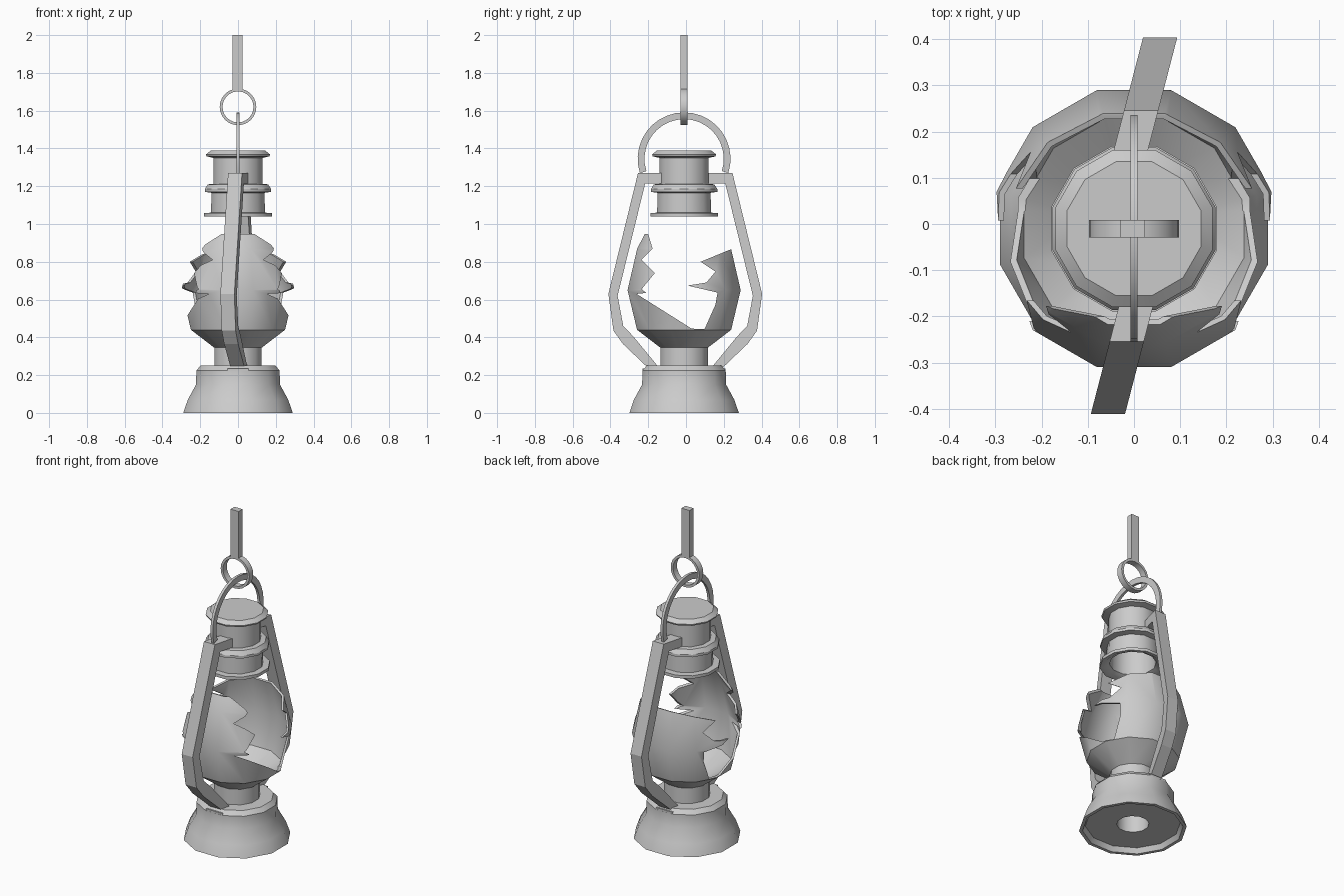
import bpy, bmesh, math
from mathutils import Vector

CY = -0.01  # the lantern's axis sits slightly to the front

cube = bpy.data.objects.get("Cube")
if cube:
    bpy.data.objects.remove(cube, do_unlink=True)

metal = bpy.data.materials.new("plain_grey")
metal.use_nodes = True
GREY = (0.6, 0.6, 0.6, 1)
metal.diffuse_color = GREY
metal.node_tree.nodes["Principled BSDF"].inputs["Base Color"].default_value = GREY


def finish(name, bm, smooth=True):
    bmesh.ops.remove_doubles(bm, verts=bm.verts, dist=1e-5)
    bmesh.ops.recalc_face_normals(bm, faces=bm.faces)
    mesh = bpy.data.meshes.new(name)
    bm.to_mesh(mesh)
    bm.free()
    mesh.materials.append(metal)
    ob = bpy.data.objects.new(name, mesh)
    bpy.context.collection.objects.link(ob)
    if smooth:
        smooth_object(ob)
    return ob


def smooth_object(ob):
    bpy.ops.object.select_all(action='DESELECT')
    ob.select_set(True)
    bpy.context.view_layer.objects.active = ob
    bpy.ops.object.shade_smooth_by_angle(angle=math.radians(32))


def lathe(name, profile, sides=12, smooth=True):
    """Turn a closed (radius, z) profile around the lantern's axis."""
    bm = bmesh.new()
    rings = []
    for i in range(sides):
        a = 2 * math.pi * (i + 0.5) / sides
        rings.append([bm.verts.new((r * math.cos(a), CY + r * math.sin(a), z))
                      for r, z in profile])
    n = len(profile)
    for i in range(sides):
        a, b = rings[i], rings[(i + 1) % sides]
        for j in range(n):
            k = (j + 1) % n
            if profile[j][0] == 0 and profile[k][0] == 0:
                continue
            bm.faces.new((a[j], b[j], b[k], a[k]))
    # collapse the poles where a profile touches the axis
    bmesh.ops.remove_doubles(bm, verts=bm.verts, dist=1e-5)
    return finish(name, bm, smooth)


def slab(name, outline, width, smooth=False):
    """Extrude a (y, z) outline along x, centred on x = 0."""
    bm = bmesh.new()
    face = bm.faces.new([bm.verts.new((-width / 2, y, z)) for y, z in outline])
    ext = bmesh.ops.extrude_face_region(bm, geom=[face])
    verts = [v for v in ext["geom"] if isinstance(v, bmesh.types.BMVert)]
    bmesh.ops.translate(bm, verts=verts, vec=(width, 0, 0))
    return finish(name, bm, smooth)


def box(name, center, size):
    bm = bmesh.new()
    bmesh.ops.create_cube(bm, size=1)
    for v in bm.verts:
        v.co = Vector(center) + Vector([c * s for c, s in zip(v.co, size)])
    return finish(name, bm, False)


def flat_ring(name, point, outer, inner, depth, start, end, steps):
    """Sweep a rectangular section along an arc; point(u, v, w) maps to space."""
    closed = abs(end - start) >= 360
    bm = bmesh.new()
    sections = []
    for i in range(steps if closed else steps + 1):
        a = math.radians(start + (end - start) * i / steps)
        c, s = math.cos(a), math.sin(a)
        sections.append([bm.verts.new(point(r * c, r * s, w)) for r, w in
                         ((outer, -depth), (outer, depth), (inner, depth), (inner, -depth))])
    for i in range(steps):
        a, b = sections[i], sections[(i + 1) % len(sections)]
        for j in range(4):
            k = (j + 1) % 4
            bm.faces.new((a[j], b[j], b[k], a[k]))
    if not closed:
        bm.faces.new(sections[0])
        bm.faces.new(sections[-1])
    return finish(name, bm)


# Foot with recessed underside and a hollow neck
lathe("base", [
    (0.30, 0), (0.275, 0.07), (0.23, 0.15), (0.228, 0.225), (0.205, 0.25),
    (0.13, 0.25), (0.13, 0.35), (0, 0.35), (0, 0.25), (0.09, 0.25),
    (0.09, 0.03), (0.265, 0.03), (0.28, 0)])

# Chimney cap: flanged tube, open below
lathe("chimney_cap", [
    (0.185, 1.04), (0.185, 1.058), (0.148, 1.06), (0.145, 1.165),
    (0.182, 1.17), (0.182, 1.185), (0.165, 1.21), (0.135, 1.212),
    (0.135, 1.35), (0.172, 1.358), (0.176, 1.368), (0.15, 1.388),
    (0, 1.388), (0, 1.34), (0.122, 1.34), (0.13, 1.06), (0.165, 1.04)])

# Broken globe: a shell cut through from side to side by a jagged outline
globe = lathe("broken_globe", [
    (0, 0.345), (0.13, 0.345), (0.258, 0.44), (0.31, 0.65), (0.257, 0.87),
    (0.215, 0.948), (0.203, 0.945), (0.245, 0.865), (0.297, 0.65),
    (0.246, 0.448), (0.12, 0.36), (0, 0.36)], smooth=False)
cutter = slab("globe_cutter", [
    (-0.23, 1.0), (-0.2, 0.946), (-0.177, 0.87), (-0.235, 0.81), (-0.165, 0.74),
    (-0.235, 0.655), (-0.21, 0.635), (-0.262, 0.63), (0.03, 0.446),
    (0.098, 0.443), (0.156, 0.573), (0.167, 0.637), (0.008, 0.674),
    (0.108, 0.69), (0.156, 0.748), (0.077, 0.80), (0.235, 0.865),
    (0.32, 0.88), (0.32, 1.0)], 1.0)
cutter.hide_render = True
cut = globe.modifiers.new("break", 'BOOLEAN')
cut.operation = 'DIFFERENCE'
cut.solver = 'EXACT'
cut.object = cutter
bpy.ops.object.select_all(action='DESELECT')
globe.select_set(True)
bpy.context.view_layer.objects.active = globe
bpy.ops.object.modifier_apply(modifier=cut.name)
bpy.data.objects.remove(cutter, do_unlink=True)
smooth_object(globe)

# Two bent side arms, leaning sideways the further out they reach
ARM = [(0.12, 1.27), (0.25, 1.27), (0.407, 0.63), (0.38, 0.435), (0.33, 0.365),
       (0.18, 0.222), (0.135, 0.235), (0.275, 0.405), (0.328, 0.46),
       (0.358, 0.62), (0.212, 1.215), (0.12, 1.215)]
for label, side in (("front", -1), ("back", 1)):
    arm = slab(label + "_arm", [(side * y - 0.004, z) for y, z in ARM], 0.074)
    for v in arm.data.vertices:
        v.co.x += side * 0.26 * (abs(v.co.y + 0.004) - 0.19)
    box(label + "_arm_foot", (0, side * 0.195 + CY, 0.23), (0.11, 0.05, 0.012))

# Carrying handle arching over the cap
flat_ring("handle", lambda u, v, w: (w, CY + u, 1.345 + v),
          0.246, 0.21, 0.008, -18, 198, 20)

# Hanging ring and the bar above it
flat_ring("hanging_ring", lambda u, v, w: (u, CY + w, 1.62 + v),
          0.097, 0.082, 0.019, 0, 360, 24)
box("hanging_bar", (-0.003, CY, 1.853), (0.054, 0.038, 0.294))
